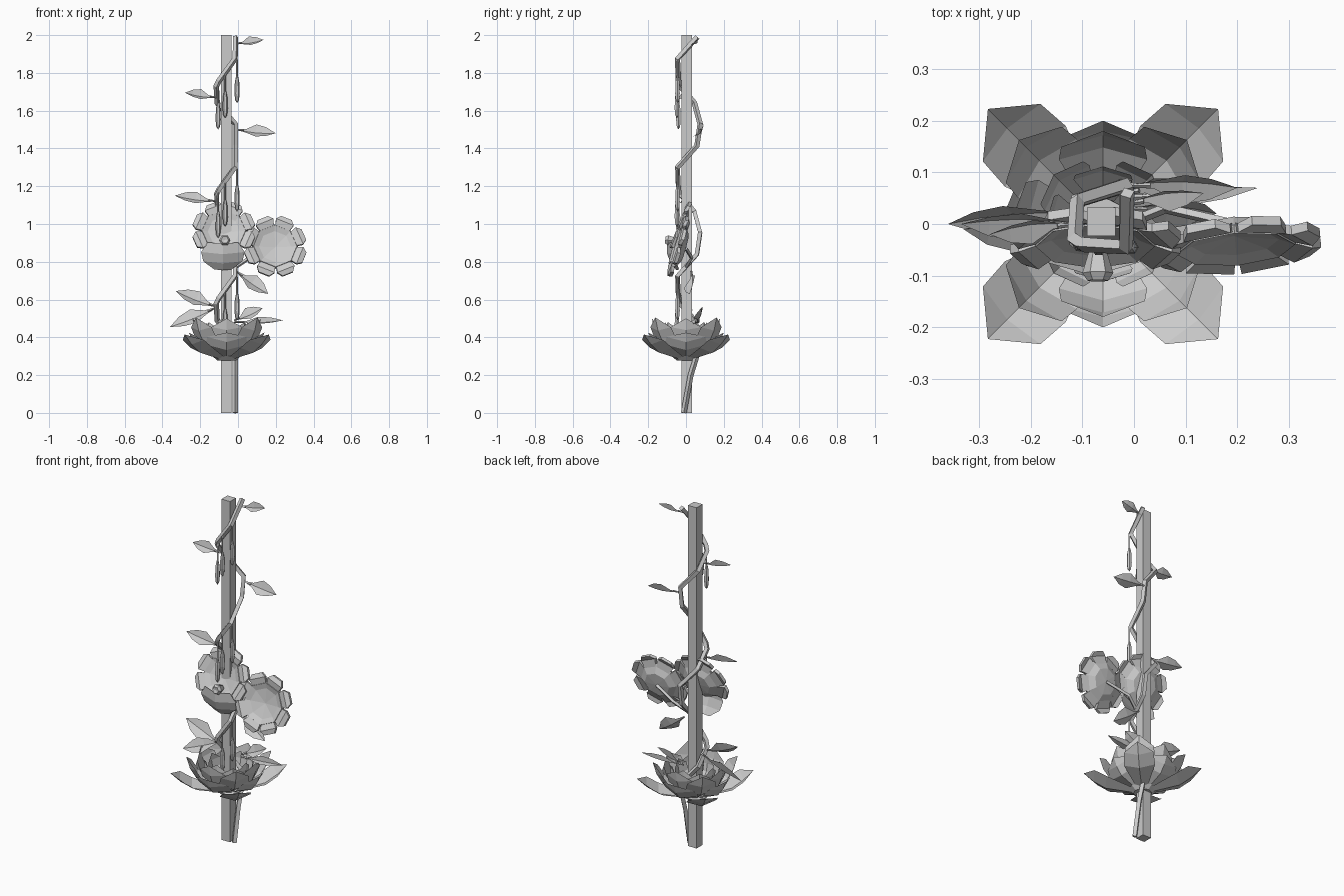
import bpy, bmesh
from math import sin, cos, pi, radians
from mathutils import Vector as V

if "Cube" in bpy.data.objects:
    bpy.data.objects.remove(bpy.data.objects["Cube"])


def mesh_object(name, bm):
    me = bpy.data.meshes.new(name)
    bm.to_mesh(me)
    bm.free()
    ob = bpy.data.objects.new(name, me)
    bpy.context.collection.objects.link(ob)
    return ob


def tube(name, points, radius):
    # four-sided swept tube, flat shaded
    cu = bpy.data.curves.new(name, 'CURVE')
    cu.dimensions = '3D'
    cu.bevel_depth, cu.bevel_resolution, cu.use_fill_caps = radius, 0, True
    sp = cu.splines.new('POLY')
    sp.use_smooth = False
    sp.points.add(len(points) - 1)
    for p, co in zip(sp.points, points):
        p.co = (*co, 1)
    ob = bpy.data.objects.new(name, cu)
    bpy.context.collection.objects.link(ob)
    bpy.ops.object.select_all(action='DESELECT')
    bpy.context.view_layer.objects.active = ob
    ob.select_set(True)
    bpy.ops.object.convert(target='MESH')


LEAF = [(0, .05), (.25, .3), (.5, 1), (.75, .72), (1, 0)]
PETAL = [(0, .35), (.5, .95), (.76, .9), (1, 0)]
LIP = [(0, .7), (.35, 1), (.7, .9), (1, .4)]


def blade(name, base, tip, width, lift, outline, arch=0., fold=0.):
    # creased leaf or petal: three points across, rows along the length
    base, tip = V(base), V(tip)
    axis = tip - base
    side = axis.cross(V(lift)).normalized()
    up = side.cross(axis).normalized()
    bm = bmesh.new()
    rows = []
    for t, w in outline:
        mid = base + axis * t + up * arch * sin(pi * t)
        rows.append([bm.verts.new(mid + side * s * w * width / 2 + up * fold * w * abs(s))
                     for s in (-1, 0, 1)])
    for a, b in zip(rows, rows[1:]):
        for i in (0, 1):
            bm.faces.new((a[i], a[i + 1], b[i + 1], b[i]))
    bmesh.ops.remove_doubles(bm, verts=bm.verts, dist=1e-4)
    return mesh_object(name, bm)


def lathe(name, profile, sides, place=(0, 0, 0), direction=(0, 0, 1)):
    bm = bmesh.new()
    rings = [[bm.verts.new((r * cos(2 * pi * i / sides), r * sin(2 * pi * i / sides), z))
              for i in range(sides)] for r, z in profile]
    for a, b in zip(rings, rings[1:]):
        for i in range(sides):
            j = (i + 1) % sides
            bm.faces.new((a[i], a[j], b[j], b[i]))
    bmesh.ops.remove_doubles(bm, verts=bm.verts, dist=1e-4)
    ob = mesh_object(name, bm)
    ob.location = place
    ob.rotation_mode = 'QUATERNION'
    ob.rotation_quaternion = V(direction).to_track_quat('Z', 'Y')
    return ob


def round_flower(name, place, direction, petals=range(8)):
    # octagonal dish with stubby petals
    dish = [(0, -.035), (.075, -.03), (.122, .0), (.115, .015), (.085, .002), (0, -.012)]
    lathe(name + "_dish", dish, 8, place, direction)
    q = V(direction).to_track_quat('Z', 'Y')
    bm = bmesh.new()
    for k in petals:
        a = radians(22.5 + 45 * k)
        out, side = V((cos(a), sin(a), 0)), V((-sin(a), cos(a), 0))
        rings = []
        for r, w, z in ((.1, .038, .0), (.14, .05, .014), (.166, .03, .006)):
            rings.append([bm.verts.new(V(place) + q @ (out * r + side * s * w + V((0, 0, z + h))))
                          for s, h in ((-1, -.009), (1, -.009), (1, .009), (-1, .009))])
        for a_, b_ in zip(rings, rings[1:]):
            for i in range(4):
                j = (i + 1) % 4
                bm.faces.new((a_[i], a_[j], b_[j], b_[i]))
        bm.faces.new(rings[0][::-1])
        bm.faces.new(rings[-1])
    mesh_object(name + "_petals", bm)


# square pole
bpy.ops.mesh.primitive_cube_add(size=1, location=(-.063, .004, 1))
bpy.context.object.name = "pole"
bpy.context.object.scale = (.055, .055, 2)

# vine winding around the pole
path = [(-.015, -.012, 0), (-.015, .025, .2), (-.015, .05, .28)]
turn = [(-.015, .075, .38), (-.11, .045, .49), (-.115, -.03, .58), (-.1, -.04, .61),
        (-.015, -.045, .725), (-.015, .058, .84)]
for k in range(3):
    path += [(x, y, z + .575 * k) for x, y, z in turn]
path[-1] = (-.013, .06, 1.99)
tube("vine", path, .015)

# hanging pods, repeated on each turn of the vine
pod = [(0, 0), (.01, .015), (.014, .05), (.012, .11), (.006, .14), (0, .15)]
for k in range(3):
    dz = .575 * k
    for i, (x, y, top, bottom) in enumerate([(-.005, -.045, .72, .49), (-.105, -.04, .6, .35),
                                             (-.068, -.048, .65, .41)]):
        if k == 0 and i == 1:
            continue
        tube(f"pod_stem_{k}_{i}", [(x, y, top + dz), (x, y, bottom + .14 + dz)], .005)
        lathe(f"pod_{k}_{i}", pod, 6, (x, y, bottom + dz))

# leaves along the vine: base, tip, width
leaves = [((-.01, .04, 1.955), (.135, .06, 1.975), .06),
          ((-.115, 0, 1.67), (-.28, -.02, 1.695), .07),
          ((-.01, .075, 1.50), (.2, .07, 1.48), .085),
          ((-.11, 0, 1.12), (-.335, .0, 1.15), .08),
          ((-.01, .03, .75), (.16, .02, .63), .1),
          ((-.11, -.02, .56), (-.33, -.01, .645), .1),
          ((-.11, .02, .56), (-.36, .0, .455), .1),
          ((-.02, .06, .49), (.13, .08, .555), .08),
          ((-.02, .05, .48), (.24, .07, .49), .05)]
for i, (b, t, w) in enumerate(leaves):
    blade(f"leaf_{i}", b, t, w, (0, -.75, .66), LEAF, -.012, .02)
    tube(f"leaf_stem_{i}", [b, V(b).lerp(V(t), .2)], .005)

# side flower and its stem
round_flower("side_flower", (.196, -.035, .88), (.08, -.95, .27))
tube("side_flower_stem", [(-.015, .0, .77), (.06, .03, .82), (.19, 0, .87)], .01)

# front flower with a hanging lip and a small stamen
round_flower("front_flower", (-.075, -.03, .96), (0, -.92, .36), (0, 1, 2, 3, 4, 7))
blade("front_flower_lip", (-.08, -.1, .895), (-.08, -.05, .755), .23, (0, 1, 0),
      LIP, -.02, .035)
lathe("front_flower_stamen", [(0, 0), (.018, .0), (.03, .04), (.02, .055), (0, .05)], 6,
      (-.07, -.055, .91), (0, -1, .1))

# large cup flower: rings of broad pointed petals round the pole
cx = -.06
rings = [(45, .315, .415, .175, .035, .03), (0, .2, .425, .23, .035, .04),
         (45, .23, .505, .17, .045, .03), (0, .18, .5, .18, .04, .03),
         (45, .135, .48, .13, .03, .025), (0, .11, .48, .12, .025, .02)]
for n, (start, reach, height, width, bulge, fold) in enumerate(rings):
    for k in range(4):
        a = radians(start + 90 * k)
        d = V((cos(a), sin(a), 0))
        blade(f"cup_petal_{n}_{k}", V((cx, 0, .285 + .008 * n)) + d * .05,
              V((cx, 0, height)) + d * reach, width, V((0, 0, 1)) - d, PETAL, -bulge, fold)
lathe("cup_flower_base", [(0, .278), (.05, .278), (.075, .3), (.05, .31), (0, .31)], 8,
      (cx, 0, 0))
